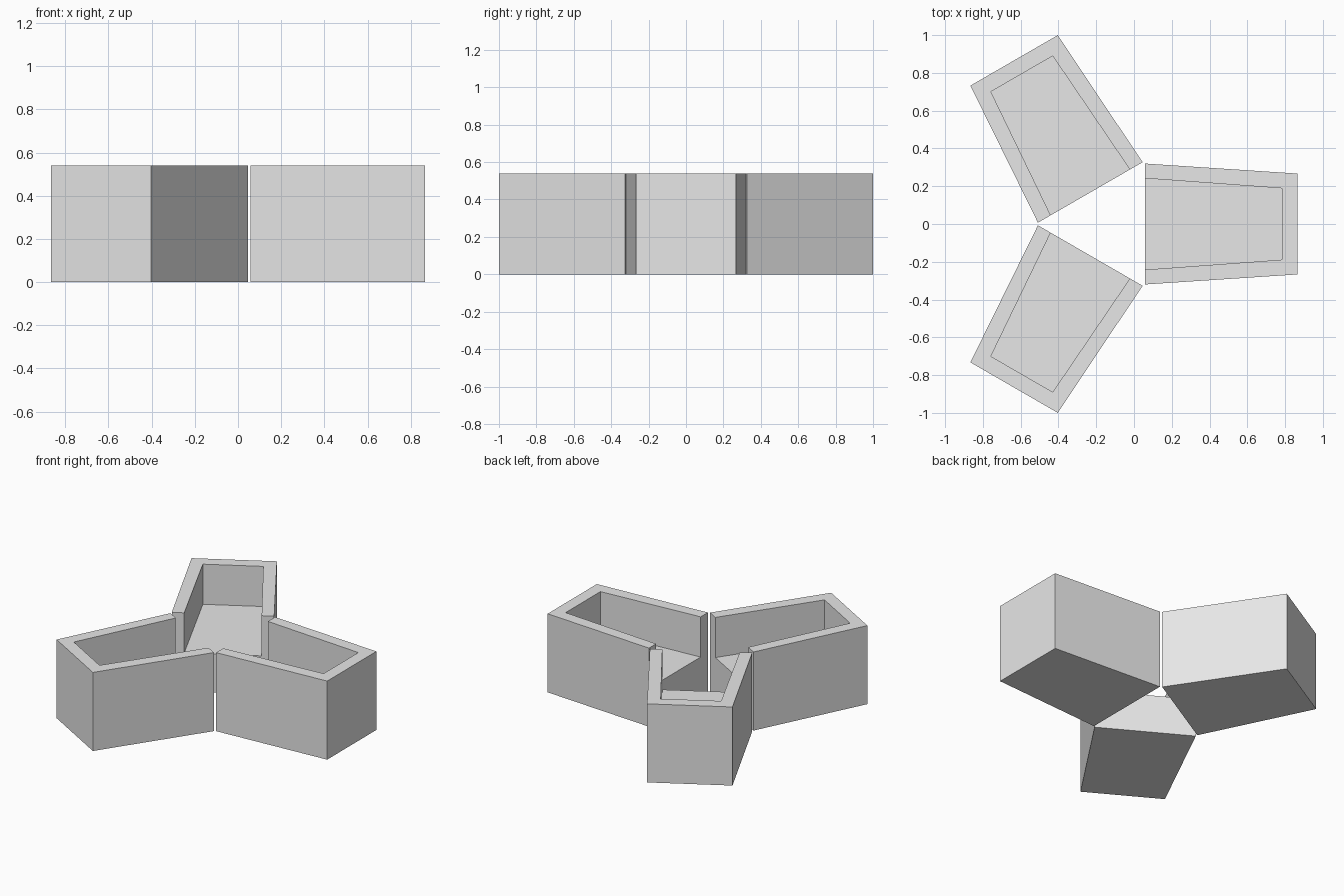
import bpy
import bmesh
from math import radians
from mathutils import Matrix, Vector

cube = bpy.data.objects.get("Cube")
if cube:
    bpy.data.objects.remove(cube, do_unlink=True)

HEIGHT, FLOOR = 0.54, 0.264
NEAR, FAR, FAR_INNER = 0.193, 1.0, 0.918   # distances from the hub
HUB = Vector((-0.135, 0, 0))

grey = bpy.data.materials.new("plain_grey")
grey.use_nodes = True
colour = (0.8, 0.8, 0.8, 1)
grey.diffuse_color = colour
grey.node_tree.nodes["Principled BSDF"].inputs["Base Color"].default_value = colour


def outline(far, near_half, far_half):
    """Tapered plan, from one open corner around the closed end to the other."""
    return [(NEAR, near_half), (far, far_half), (far, -far_half), (NEAR, -near_half)]


def add_tray(name, angle):
    """Tapered tray with a thick floor, open on the end facing the hub."""
    bm = bmesh.new()

    def ring(points, z):
        return [bm.verts.new((x, y, z)) for x, y in points]

    outer = outline(FAR, 0.32, 0.267)
    inner = outline(FAR_INNER, 0.242, 0.189)
    base, rim = ring(outer, 0), ring(outer, HEIGHT)
    lip, floor = ring(inner, HEIGHT), ring(inner, FLOOR)

    # Outer walls, flat rim and inner walls
    for low, high in ((base, rim), (rim, lip), (lip, floor)):
        for i in range(3):
            bm.faces.new((low[i], low[i + 1], high[i + 1], high[i]))
    # Underside, tray floor and the notched open end
    bm.faces.new(base)
    bm.faces.new(floor)
    bm.faces.new((base[0], base[3], rim[3], lip[3], floor[3], floor[0], lip[0], rim[0]))

    bmesh.ops.recalc_face_normals(bm, faces=bm.faces)
    bm.transform(Matrix.Translation(HUB) @ Matrix.Rotation(radians(angle), 4, "Z"))
    mesh = bpy.data.meshes.new(name)
    bm.to_mesh(mesh)
    bm.free()
    mesh.materials.append(grey)
    bpy.context.collection.objects.link(bpy.data.objects.new(name, mesh))


# Three trays evenly spaced around the hub
for name, angle in (("left_tray", 0), ("back_tray", 120), ("front_tray", 240)):
    add_tray(name, angle)
